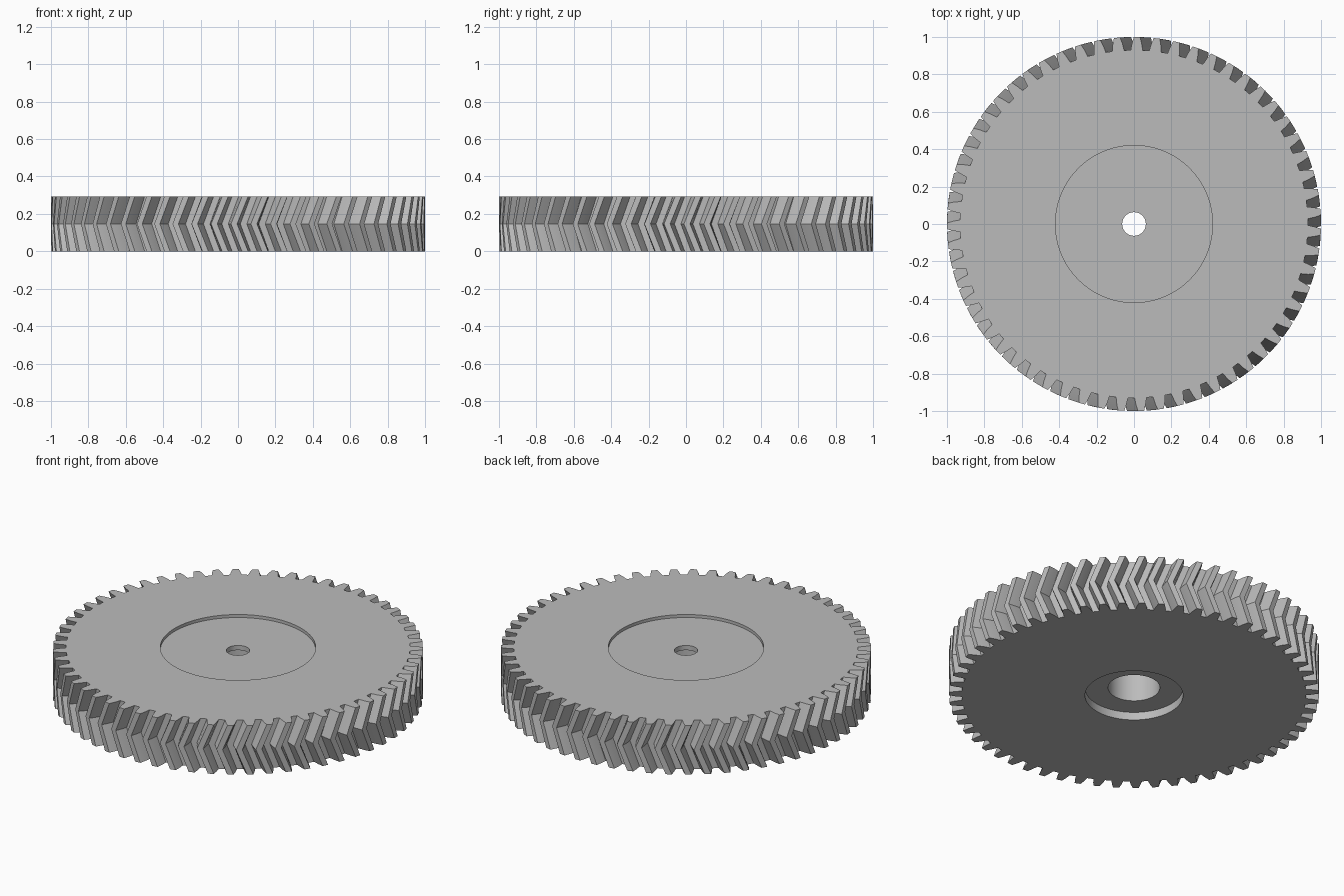
import bpy, bmesh
from math import cos, sin, radians, pi

cube = bpy.data.objects.get("Cube")
if cube:
    bpy.data.objects.remove(cube)

TEETH = 59
HEIGHT = 0.293
PITCH = 2 * pi / TEETH
TWIST = radians(-3.39)      # turn of the teeth between an end face and the middle
PHASE = radians(0.64) - PITCH / 2

# One tooth: (radius, half width), from root to tip
FLANK = [(0.93, 0.032), (0.967, 0.0257), (1.0, 0.0165)]
tooth = [(r, -w / r) for r, w in FLANK] + [(r, w / r) for r, w in reversed(FLANK)]
outline = [(r, PHASE + i * PITCH + a) for i in range(TEETH) for r, a in tooth]

bm = bmesh.new()


def tooth_ring(z, turn=0.0):
    return [bm.verts.new((r * cos(a + turn), r * sin(a + turn), z)) for r, a in outline]


def circle_ring(radius, z):
    return [bm.verts.new((radius * cos(a), radius * sin(a), z)) for _, a in outline]


# Toothed rim, then inward over the top recess, stepped bore and bottom recess
rings = [tooth_ring(0), tooth_ring(HEIGHT / 2, TWIST), tooth_ring(HEIGHT)]
for radius, z in [(0.42, HEIGHT), (0.42, 0.275), (0.063, 0.275), (0.063, 0.247),
                  (0.14, 0.247), (0.14, 0.047), (0.265, 0.047), (0.265, 0)]:
    rings.append(circle_ring(radius, z))

# Skin neighbouring rings into one closed body
count = len(outline)
for lower, upper in zip(rings, rings[1:] + rings[:1]):
    for i in range(count):
        j = (i + 1) % count
        bm.faces.new((lower[i], lower[j], upper[j], upper[i]))
bmesh.ops.recalc_face_normals(bm, faces=bm.faces)

mesh = bpy.data.meshes.new("herringbone_gear")
bm.to_mesh(mesh)
bm.free()
gear = bpy.data.objects.new("herringbone_gear", mesh)
bpy.context.collection.objects.link(gear)

# Plain grey
grey = bpy.data.materials.new("plain_grey")
grey.use_nodes = True
colour = (0.5, 0.5, 0.5, 1)
grey.diffuse_color = colour
grey.node_tree.nodes["Principled BSDF"].inputs["Base Color"].default_value = colour
mesh.materials.append(grey)

# Round bores and recesses, crisp teeth
bpy.context.view_layer.objects.active = gear
gear.select_set(True)
bpy.ops.object.shade_smooth_by_angle(angle=radians(12))
